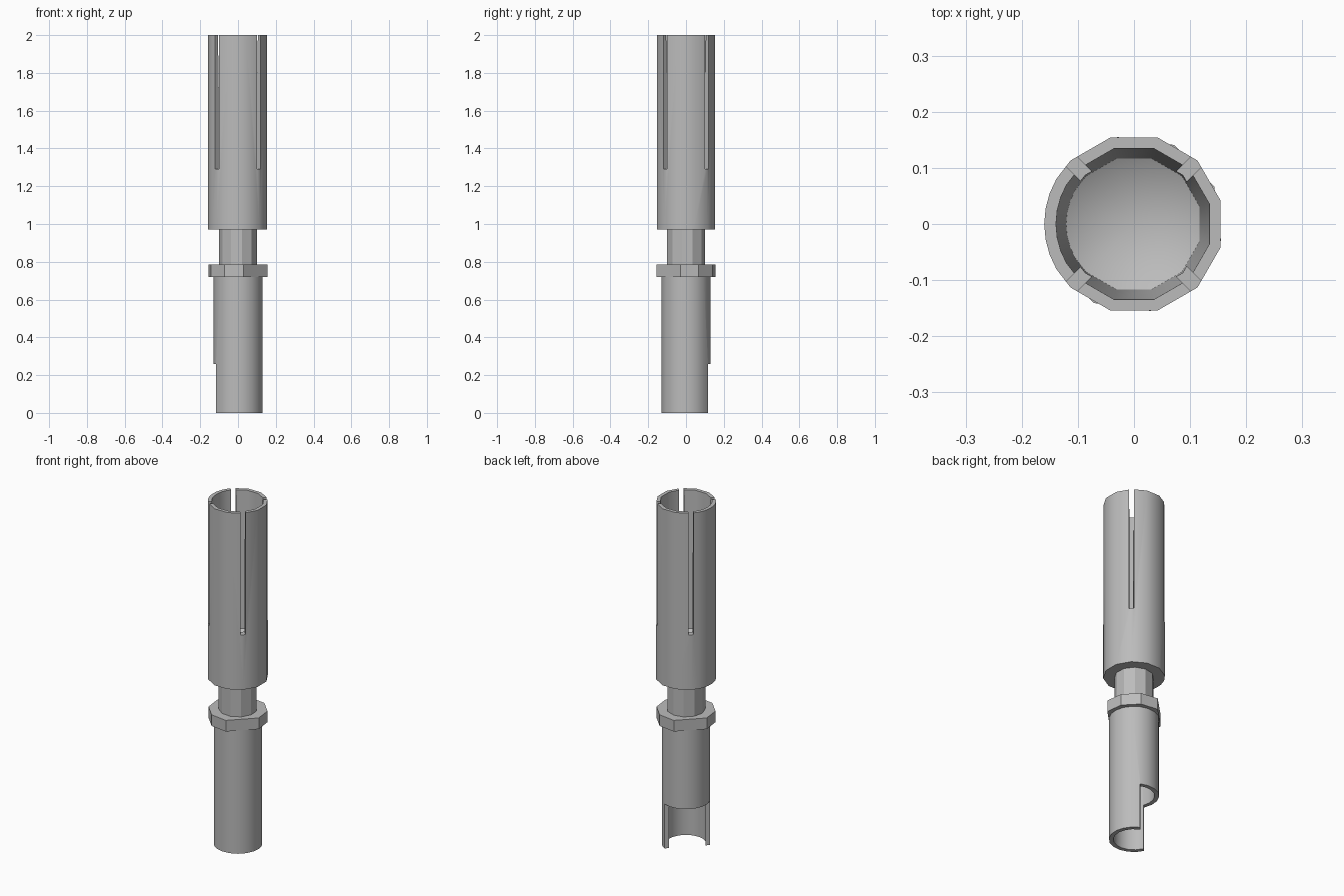
import bpy, bmesh
from math import cos, sin, radians, pi

cube = bpy.data.objects.get("Cube")
if cube:
    bpy.data.objects.remove(cube, do_unlink=True)

metal = bpy.data.materials.new("grey_metal")
metal.use_nodes = True
colour = (0.5, 0.5, 0.5, 1)
metal.diffuse_color = colour
metal.node_tree.nodes["Principled BSDF"].inputs["Base Color"].default_value = colour


def add_object(name, bm):
    bmesh.ops.recalc_face_normals(bm, faces=bm.faces)
    mesh = bpy.data.meshes.new(name)
    bm.to_mesh(mesh)
    bm.free()
    mesh.materials.append(metal)
    obj = bpy.data.objects.new(name, mesh)
    bpy.context.collection.objects.link(obj)
    return obj


def lathe(name, profile, angles):
    """Closed solid from (radius, z) points; zero radius makes a tip."""
    bm = bmesh.new()
    rings = []
    for r, z in profile:
        if r == 0:
            rings.append([bm.verts.new((0, 0, z))] * len(angles))
        else:
            rings.append([bm.verts.new((r * cos(radians(a)), r * sin(radians(a)), z))
                          for a in angles])
    for low, high in zip(rings, rings[1:]):
        for i in range(len(angles)):
            j = (i + 1) % len(angles)
            corners = dict.fromkeys((low[i], low[j], high[j], high[i]))
            bm.faces.new(list(corners))
    return add_object(name, bm)


def box(name, size, centre, turn):
    bm = bmesh.new()
    bmesh.ops.create_cube(bm, size=1)
    obj = add_object(name, bm)
    for v in obj.data.vertices:
        v.co = [c * s for c, s in zip(v.co, size)]
    obj.location = centre
    obj.rotation_euler.z = turn
    obj.hide_render = True
    return obj


def select_only(obj):
    bpy.ops.object.select_all(action='DESELECT')
    obj.select_set(True)
    bpy.context.view_layer.objects.active = obj


def cut(obj, cutter):
    mod = obj.modifiers.new("cut", 'BOOLEAN')
    mod.operation = 'DIFFERENCE'
    mod.solver = 'EXACT'
    mod.object = cutter
    select_only(obj)
    bpy.ops.object.modifier_apply(modifier=mod.name)
    bpy.data.objects.remove(cutter, do_unlink=True)


def even(count, start=0):
    return [start + 360 * i / count for i in range(count)]


# Socket sleeve: facetted tube, rounder on its left-hand side, with a conical floor
sleeve_angles = [a for a in even(12, 15) if not 140 < a < 220] + [150, 160, 170, 180, 190, 200, 210]
sleeve = lathe("socket_sleeve",
               [(0, 0.97), (0.16, 0.97), (0.16, 2), (0.139, 2), (0.121, 1.2), (0, 1.13)],
               sorted(sleeve_angles))

# Crossed slots that divide the sleeve into four spring fingers
for turn in (pi / 4, -pi / 4):
    cut(sleeve, box("slot_cutter", (0.5, 0.026, 0.8), (0, 0, 1.69), turn))

# Neck between sleeve and collar
neck = lathe("neck", [(0, 0.77), (0.102, 0.77), (0.102, 0.98), (0, 0.98)], even(11, 20))

# Collar with two broad opposing flats
collar = lathe("collar", [(0, 0.72), (0.158, 0.72), (0.158, 0.785), (0, 0.785)],
               [-79, -11, 25, 63, 101, 169, 205, 243])

# Hollow wire barrel, open at the bottom
barrel = lathe("wire_barrel",
               [(0, 0.73), (0.13, 0.73), (0.13, 0), (0.107, 0), (0.107, 0.6), (0, 0.6)],
               even(18, 5))

# Notch in the back of the barrel's lower end
reach = 0.042 + 0.2
cut(barrel, box("notch_cutter", (0.4, 0.4, 0.4),
                (-reach * cos(pi / 4), reach * sin(pi / 4), 0.06), pi / 4))

for obj, limit in ((sleeve, 35), (neck, 20), (collar, 30), (barrel, 35)):
    select_only(obj)
    bpy.ops.object.shade_smooth_by_angle(angle=radians(limit))
